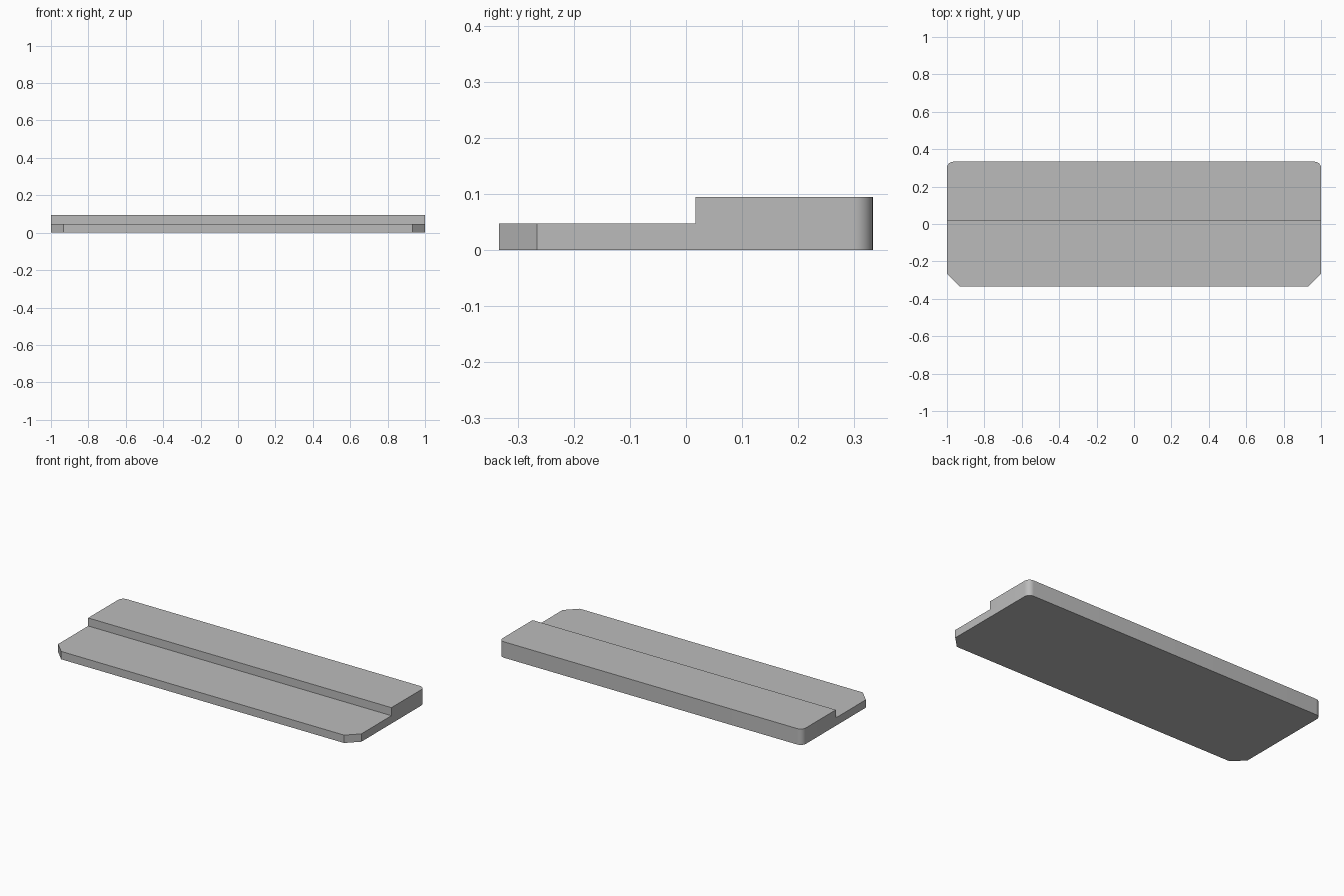
import bpy
import bmesh
import math

default = bpy.data.objects.get("Cube")
if default:
    bpy.data.objects.remove(default, do_unlink=True)

HALF_X, HALF_Y = 1.0, 0.333
STEP_Y, LOW_Z, HIGH_Z = 0.017, 0.047, 0.095
CHAMFER, RADIUS = 0.067, 0.034

# Plain grey material
grey = bpy.data.materials.new("plain grey")
grey.use_nodes = True
colour = (0.5, 0.5, 0.5, 1)
grey.diffuse_color = colour
grey.node_tree.nodes["Principled BSDF"].inputs["Base Color"].default_value = colour

# Stepped side profile, extruded across the width
profile = [(-HALF_Y, 0), (HALF_Y, 0), (HALF_Y, HIGH_Z),
           (STEP_Y, HIGH_Z), (STEP_Y, LOW_Z), (-HALF_Y, LOW_Z)]
bm = bmesh.new()
side = bm.faces.new([bm.verts.new((-HALF_X, y, z)) for y, z in profile])
extruded = bmesh.ops.extrude_face_region(bm, geom=[side])["geom"]
bmesh.ops.translate(bm, vec=(2 * HALF_X, 0, 0),
                    verts=[v for v in extruded if isinstance(v, bmesh.types.BMVert)])
bmesh.ops.recalc_face_normals(bm, faces=bm.faces)


def bevel_corners(y, size, segments):
    """Cut the upright corner edges at one end of the plate."""
    edges = [e for e in bm.edges
             if all(abs(v.co.y - y) < 1e-4 for v in e.verts)
             and abs(e.verts[0].co.x - e.verts[1].co.x) < 1e-4]
    bmesh.ops.bevel(bm, geom=edges, offset=size, offset_type='OFFSET',
                    segments=segments, profile=0.5, affect='EDGES')


# Chamfered front corners, rounded back corners
bevel_corners(-HALF_Y, CHAMFER, 1)
bevel_corners(HALF_Y, RADIUS, 10)

mesh = bpy.data.meshes.new("stepped_plate")
bm.to_mesh(mesh)
bm.free()
mesh.materials.append(grey)
plate = bpy.data.objects.new("stepped_plate", mesh)
bpy.context.collection.objects.link(plate)

# Smooth the rounded corners only
bpy.ops.object.select_all(action='DESELECT')
plate.select_set(True)
bpy.context.view_layer.objects.active = plate
bpy.ops.object.shade_smooth_by_angle(angle=math.radians(30))
